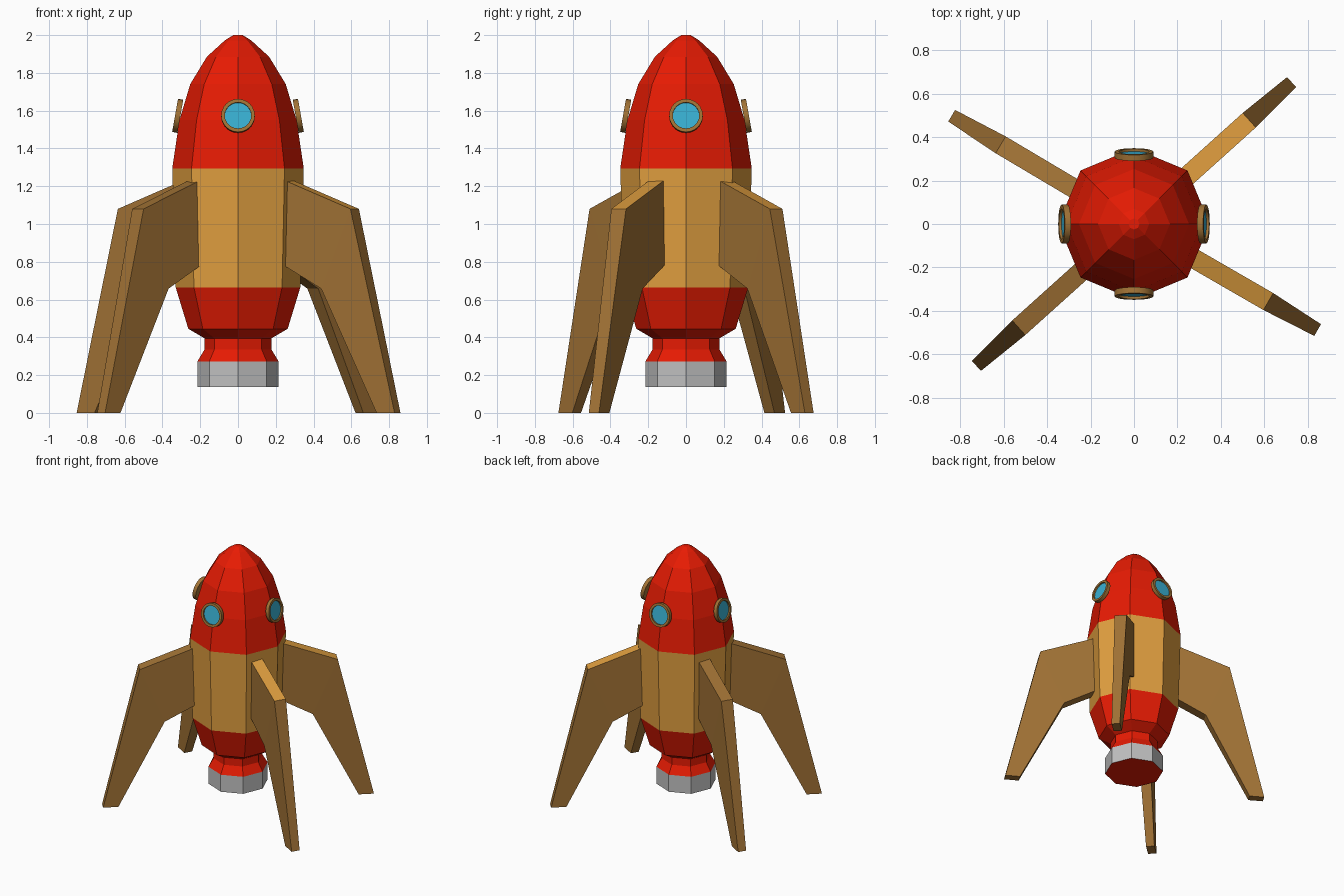
import bpy, bmesh, math
from mathutils import Matrix, Vector

if "Cube" in bpy.data.objects:
    bpy.data.objects.remove(bpy.data.objects["Cube"])


def material(name, rgb):
    m = bpy.data.materials.new(name)
    m.diffuse_color = (*rgb, 1)
    m.use_nodes = True
    m.node_tree.nodes["Principled BSDF"].inputs["Base Color"].default_value = m.diffuse_color
    return m


RED = material("red paint", (0.80, 0.011, 0.001))
GOLD = material("ochre paint", (0.75, 0.345, 0.05))
BROWN = material("brown paint", (0.36, 0.17, 0.036))
GREY = material("grey metal", (0.53, 0.53, 0.53))
BLUE = material("blue glass", (0.04, 0.43, 0.64))


def make_object(name, bm, mats):
    bmesh.ops.recalc_face_normals(bm, faces=bm.faces)
    mesh = bpy.data.meshes.new(name)
    bm.to_mesh(mesh)
    bm.free()
    for m in mats:
        mesh.materials.append(m)
    ob = bpy.data.objects.new(name, mesh)
    bpy.context.collection.objects.link(ob)
    return ob


def lathe(bm, profile, sides):
    """Rings of vertices joined by quads, closed with a flat cap at each end."""
    rings = [[bm.verts.new((r * math.cos(2 * math.pi * i / sides),
                            r * math.sin(2 * math.pi * i / sides), z))
              for i in range(sides)] for r, z in profile]
    for a, b in zip(rings, rings[1:]):
        for i in range(sides):
            j = (i + 1) % sides
            bm.faces.new((a[i], a[j], b[j], b[i]))
    bm.faces.new(rings[0])
    bm.faces.new(rings[-1])


# Eight-sided hull: nozzle, neck, banded body and nose
HULL = [(0.215, 0.138), (0.215, 0.272), (0.177, 0.336), (0.177, 0.395),
        (0.263, 0.445), (0.33, 0.665), (0.348, 1.295),
        (0.31, 1.55), (0.253, 1.74), (0.165, 1.885), (0.07, 1.972), (0.025, 2.0)]
bm = bmesh.new()
lathe(bm, HULL, 8)
for f in bm.faces:
    z = f.calc_center_median().z
    if 0.665 < z < 1.295:
        f.material_index = 1          # ochre band
    elif 0.14 < z < 0.272:
        f.material_index = 2          # metal nozzle rim
make_object("hull", bm, [RED, GOLD, GREY])

# Fin outline: radius, height, half thickness
FIN = [(0.27, 1.246, 0.045), (0.713, 1.08, 0.045), (0.975, 0.0, 0.031),
       (0.865, 0.0, 0.031), (0.533, 0.658, 0.043), (0.27, 0.80, 0.045)]


def fin(name, angle, ochre_top):
    bm = bmesh.new()
    left = [bm.verts.new((r, h, z)) for r, z, h in FIN]
    right = [bm.verts.new((r, -h, z)) for r, z, h in FIN]
    n = len(FIN)
    for i in range(n):
        j = (i + 1) % n
        f = bm.faces.new((left[i], left[j], right[j], right[i]))
        if i == 0 and ochre_top:
            f.material_index = 1      # painted shoulder edge
    # Each side is split into a shoulder quad and a leg quad
    for s in (left, right):
        bm.faces.new((s[0], s[1], s[4], s[5]))
        bm.faces.new((s[1], s[2], s[3], s[4]))
    bm.transform(Matrix.Rotation(math.radians(angle), 4, 'Z'))
    make_object(name, bm, [BROWN, GOLD])


for name, angle, ochre_top in (("back_right_fin", 42, True),
                               ("back_left_fin", 149.3, False),
                               ("front_left_fin", 222, False),
                               ("front_right_fin", -30, True)):
    fin(name, angle, ochre_top)


# Round window: brown rim with a recessed glass pane
def porthole(name, angle):
    bm = bmesh.new()
    lathe(bm, [(0.089, -0.028), (0.089, 0.0), (0.07, 0.0), (0.07, -0.012)], 24)
    for f in bm.faces:
        if len(f.verts) > 4 and f.calc_center_median().z > -0.02:
            f.material_index = 1      # glass
    place = (Matrix.Rotation(math.radians(angle), 4, 'Z')
             @ Matrix.Translation(Vector((0.333, 0, 1.575)))
             @ Matrix.Rotation(math.radians(80), 4, 'Y'))
    bm.transform(place)
    ob = make_object(name, bm, [BROWN, BLUE])
    bpy.ops.object.select_all(action='DESELECT')
    ob.select_set(True)
    bpy.context.view_layer.objects.active = ob
    bpy.ops.object.shade_smooth_by_angle(angle=math.radians(30))


for name, angle in (("right_porthole", 0), ("back_porthole", 90),
                    ("left_porthole", 180), ("front_porthole", 270)):
    porthole(name, angle)
